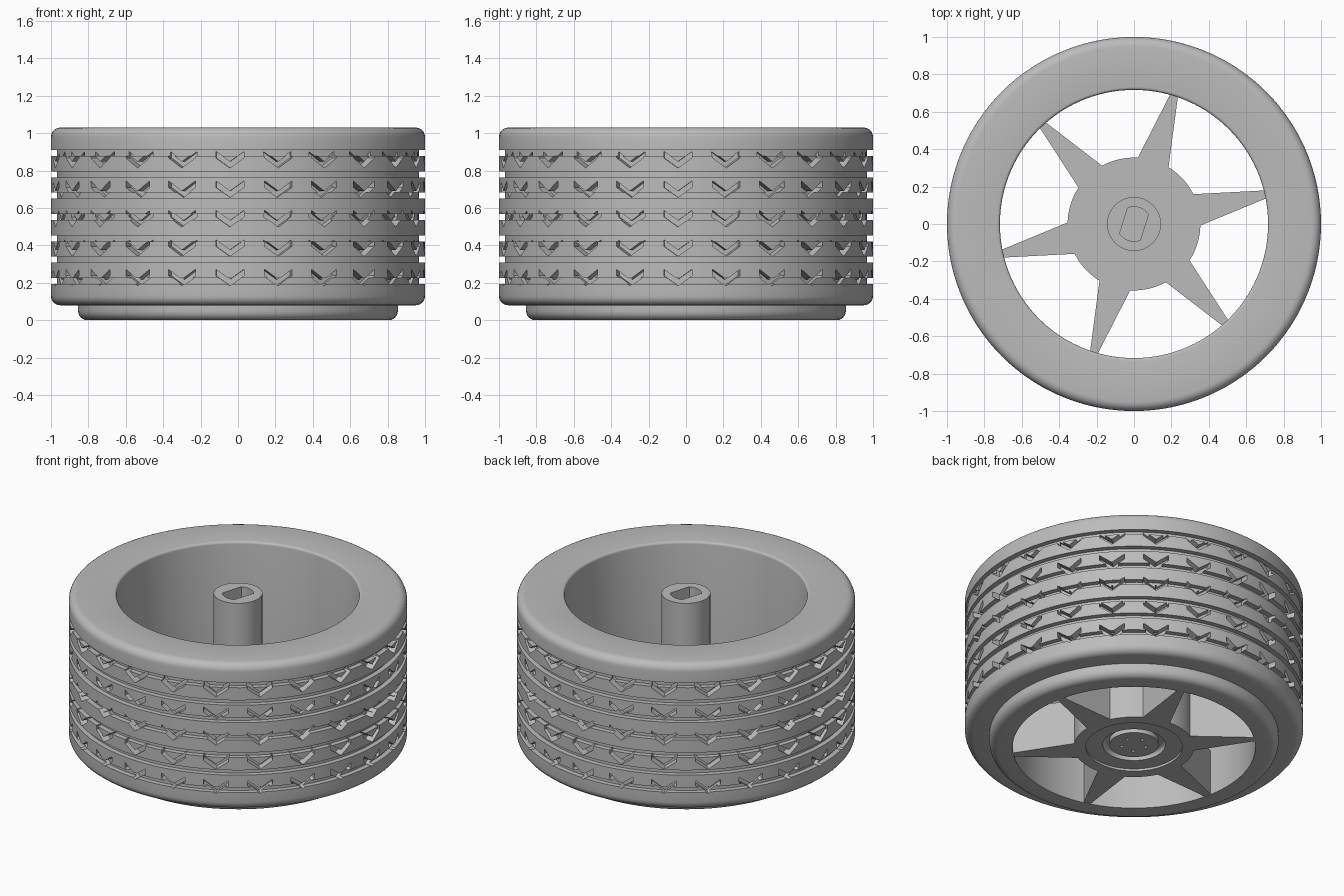
import bpy, bmesh
from math import cos, sin, pi, radians, asin

old = bpy.data.objects.get("Cube")
if old:
    bpy.data.objects.remove(old, do_unlink=True)

grey = bpy.data.materials.new("plain grey")
grey.use_nodes = True
COLOUR = (0.5, 0.5, 0.5, 1)
grey.diffuse_color = COLOUR
grey.node_tree.nodes["Principled BSDF"].inputs["Base Color"].default_value = COLOUR


def make_object(name, bm):
    bmesh.ops.recalc_face_normals(bm, faces=bm.faces)
    mesh = bpy.data.meshes.new(name)
    bm.to_mesh(mesh)
    bm.free()
    mesh.materials.append(grey)
    obj = bpy.data.objects.new(name, mesh)
    bpy.context.collection.objects.link(obj)
    return obj


def lathe(name, profile, segments=120, closed=False):
    """Revolve (radius, z) points about z; open profiles start and end with flat caps."""
    bm = bmesh.new()
    rings = [[bm.verts.new((r * cos(2 * pi * i / segments), r * sin(2 * pi * i / segments), z))
              for i in range(segments)] for r, z in profile]
    pairs = list(zip(rings, rings[1:]))
    if closed:
        pairs.append((rings[-1], rings[0]))
    else:
        bm.faces.new(rings[0])
        bm.faces.new(rings[-1])
    for a, b in pairs:
        for i in range(segments):
            j = (i + 1) % segments
            bm.faces.new((a[i], a[j], b[j], b[i]))
    return make_object(name, bm)


def add_prism(bm, outline, place, start, end):
    """Extrude a 2D outline; place(u, v, depth) maps it into space."""
    a = [bm.verts.new(place(u, v, start)) for u, v in outline]
    b = [bm.verts.new(place(u, v, end)) for u, v in outline]
    bm.faces.new(a)
    bm.faces.new(b[::-1])
    for i in range(len(a)):
        j = (i + 1) % len(a)
        bm.faces.new((a[i], b[i], b[j], a[j]))


def upright(u, v, d):
    return (u, v, d)


def cut(target, cutter):
    cutter.hide_render = True
    mod = target.modifiers.new("cut", "BOOLEAN")
    mod.operation = "DIFFERENCE"
    mod.solver = "EXACT"
    mod.object = cutter
    bpy.context.view_layer.objects.active = target
    bpy.ops.object.modifier_apply(modifier=mod.name)
    bpy.data.objects.remove(cutter, do_unlink=True)


def fillet(r, z, radius, start, end, steps=6):
    return [(r + radius * cos(radians(start + (end - start) * i / steps)),
             z + radius * sin(radians(start + (end - start) * i / steps)))
            for i in range(steps + 1)]


# Tyre and rim barrel with seven tread grooves
TOP, BASE, HOLE = 1.03, 0.08, 0.717
profile = [(HOLE, 0.0)] + fillet(0.805, 0.05, 0.05, -90, 0) + [(0.855, BASE)]
profile += fillet(0.95, BASE + 0.05, 0.05, -90, 0)
for k in range(7):
    z = 0.21 + 0.114 * k
    profile += [(1, z - 0.016), (0.968, z - 0.016), (0.968, z + 0.016), (1, z + 0.016)]
profile += fillet(0.95, TOP - 0.05, 0.05, 0, 90)
profile += fillet(HOLE + 0.015, TOP - 0.015, 0.015, 90, 180, 4)
tyre = lathe("tyre", profile, closed=True)

# V-shaped tread pockets, five rows of twenty-four
bm = bmesh.new()
chevron = [(-0.075, 0.042), (0, -0.012), (0.075, 0.042),
           (0.075, 0.008), (0, -0.046), (-0.075, 0.008)]
for row in range(5):
    height = 0.86 - 0.1575 * row
    for k in range(24):
        a = radians(-92.5 + 15 * k)

        def around(u, v, d):
            return (d * cos(a) - u * sin(a), d * sin(a) + u * cos(a), height + v)
        add_prism(bm, chevron, around, 0.945, 1.08)
cut(tyre, make_object("tread_cutter", bm))

# Six tapered spokes and the hub as one star plate
star = []
for k in range(6):
    mid = 12.7 + 60 * k
    star += [(0.355, mid - 14), (0.74, mid - 1.4), (0.74, mid + 1.4), (0.355, mid + 14)]
    star += [(0.355, mid + 14 + 4 * i) for i in range(1, 8)]
bm = bmesh.new()
add_prism(bm, [(r * cos(radians(a)), r * sin(radians(a))) for r, a in star], upright, 0.003, 0.3)
spokes = make_object("spokes_and_hub", bm)

# Shallow dish and rounded ring groove in the hub face
cut(spokes, lathe("dish_cutter", [(0.285, -0.05), (0.285, 0.018)], 72))
groove = [(0.185, -0.05), (0.185, 0.02)] + fillet(0.165, 0.03, 0.02, 0, 90, 4)
groove += [(0.145, 0.05), (0.145, -0.05)]
cut(spokes, lathe("groove_cutter", groove, 72, closed=True))

# Five small bolt holes
bm = bmesh.new()
for k in range(5):
    a = 2 * pi * k / 5 + 0.3
    circle = [(0.075 * cos(a) + 0.011 * cos(pi * i / 6), 0.075 * sin(a) + 0.011 * sin(pi * i / 6))
              for i in range(12)]
    add_prism(bm, circle, upright, -0.05, 0.05)
cut(spokes, make_object("bolt_cutter", bm))

# Axle post with a two-flat slot in its end
axle = lathe("axle_post", [(0.144, 0.25), (0.144, TOP - 0.001)], 64)
limit, tilt = asin(0.058 / 0.092), radians(-17.3)
slot = []
for side in (pi / 2, 3 * pi / 2):
    slot += [(0.092 * cos(side + tilt + limit * t / 6), 0.092 * sin(side + tilt + limit * t / 6))
             for t in range(-6, 7)]
bm = bmesh.new()
add_prism(bm, slot, upright, 0.6, 1.2)
cut(axle, make_object("slot_cutter", bm))

# Smooth round surfaces, keep crisp edges
bpy.ops.object.select_all(action="DESELECT")
for obj in (tyre, spokes, axle):
    obj.select_set(True)
bpy.context.view_layer.objects.active = tyre
bpy.ops.object.shade_smooth_by_angle(angle=radians(30))
